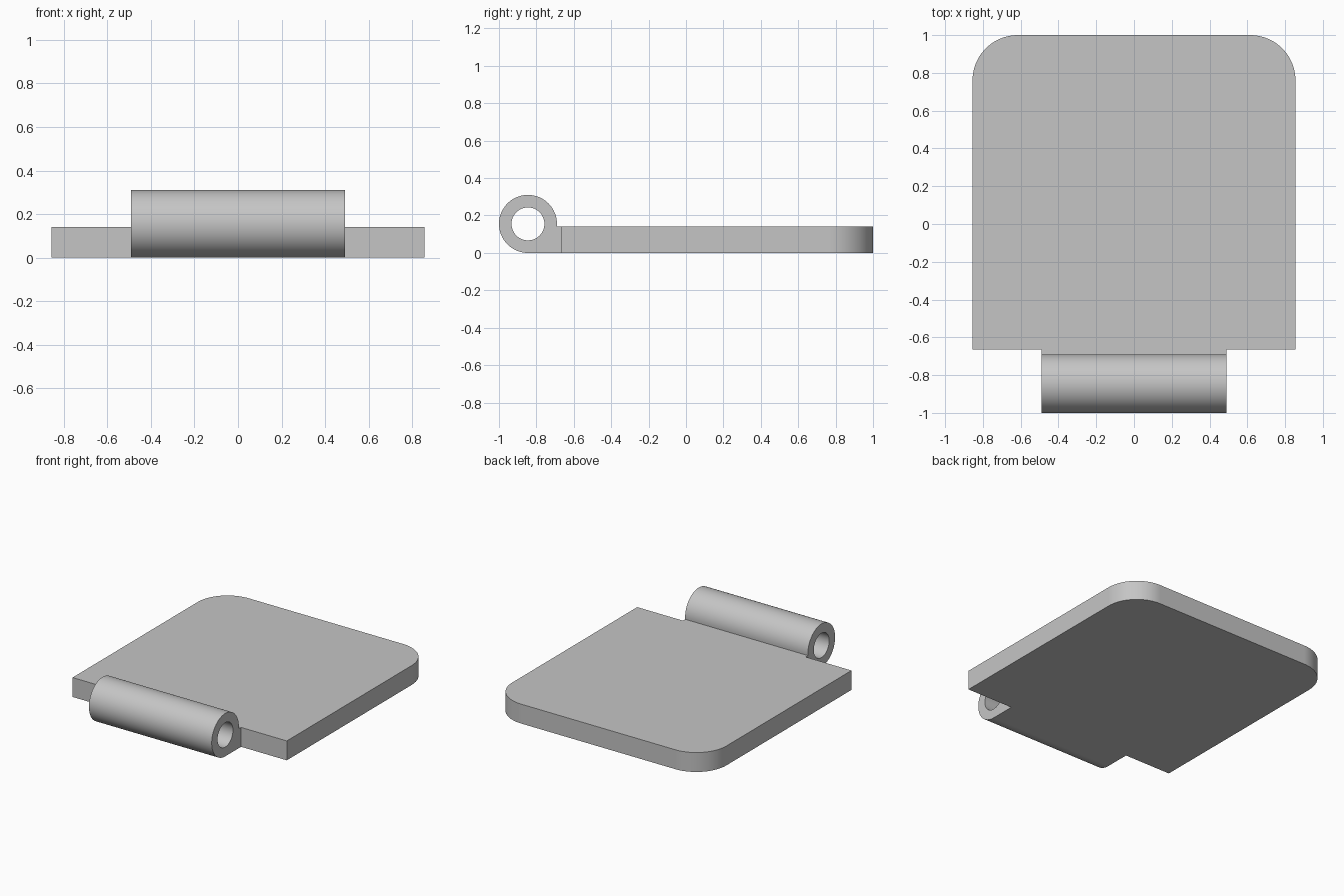
import bpy, bmesh
from math import pi, sin, cos, asin

if "Cube" in bpy.data.objects:
    bpy.data.objects.remove(bpy.data.objects["Cube"], do_unlink=True)

HALF_W, FRONT, BACK, THICK, CORNER = 0.855, -0.665, 1.0, 0.14, 0.24
BARREL_HALF, R, HOLE = 0.49, 0.155, 0.088
CY, CZ = R - 1.0, R


def arc(cx, cy, r, start, end, n):
    return [(cx + r * cos(start + (end - start) * i / n),
             cy + r * sin(start + (end - start) * i / n)) for i in range(n + 1)]


def prism(bm, loops, place, lo, hi, normal):
    """Extrude closed 2D loops (outline, then holes) between two levels."""
    caps = {lo: [], hi: []}
    for pts in loops:
        rings = [[bm.verts.new(place(a, b, h)) for a, b in pts] for h in (lo, hi)]
        n = len(pts)
        for i in range(n):
            j = (i + 1) % n
            bm.faces.new((rings[0][i], rings[0][j], rings[1][j], rings[1][i]))
        for h, ring in zip((lo, hi), rings):
            caps[h].append(ring)
    for rings in caps.values():
        if len(rings) == 1:
            bm.faces.new(rings[0])
        else:
            edges = [bm.edges.get((r[i - 1], r[i])) for r in rings for i in range(len(r))]
            bmesh.ops.triangle_fill(bm, use_beauty=True, edges=edges, normal=normal)


bm = bmesh.new()

# Flat leaf with two rounded back corners
cx, cy = HALF_W - CORNER, BACK - CORNER
leaf = [(-HALF_W, FRONT), (-BARREL_HALF, FRONT), (BARREL_HALF, FRONT), (HALF_W, FRONT)]
leaf += arc(cx, cy, CORNER, 0, pi / 2, 20) + arc(-cx, cy, CORNER, pi / 2, pi, 20)
prism(bm, [leaf], lambda a, b, h: (a, b, h), 0, THICK, (0, 0, 1))

# Barrel with a pin hole, running tangentially into the leaf
barrel = [(FRONT, 0), (FRONT, THICK)]
barrel += arc(CY, CZ, R, asin((THICK - CZ) / R), 1.5 * pi, 48)
hole = arc(CY, CZ, HOLE, 0, 2 * pi, 48)[:-1]
prism(bm, [barrel, hole], lambda a, b, h: (h, a, b), -BARREL_HALF, BARREL_HALF, (1, 0, 0))

# Open the joint and weld both parts into one solid
joint = [f for f in bm.faces if all(abs(v.co.y - FRONT) < 1e-4
         and abs(v.co.x) < BARREL_HALF + 1e-3 for v in f.verts)]
bmesh.ops.delete(bm, geom=joint, context='FACES_ONLY')
bmesh.ops.remove_doubles(bm, verts=bm.verts[:], dist=1e-4)
bmesh.ops.recalc_face_normals(bm, faces=bm.faces[:])

mesh = bpy.data.meshes.new("hinge_leaf")
bm.to_mesh(mesh)
bm.free()
obj = bpy.data.objects.new("hinge_leaf", mesh)
bpy.context.collection.objects.link(obj)

# Plain grey finish
mat = bpy.data.materials.new("light_grey")
mat.use_nodes = True
grey = (0.56, 0.56, 0.56, 1)
mat.diffuse_color = grey
mat.node_tree.nodes["Principled BSDF"].inputs["Base Color"].default_value = grey
mesh.materials.append(mat)

# Smooth curves, crisp edges
bpy.ops.object.select_all(action='DESELECT')
obj.select_set(True)
bpy.context.view_layer.objects.active = obj
bpy.ops.object.shade_smooth_by_angle(angle=pi / 6)
weighted = obj.modifiers.new("even_shading", 'WEIGHTED_NORMAL')
weighted.keep_sharp = True
